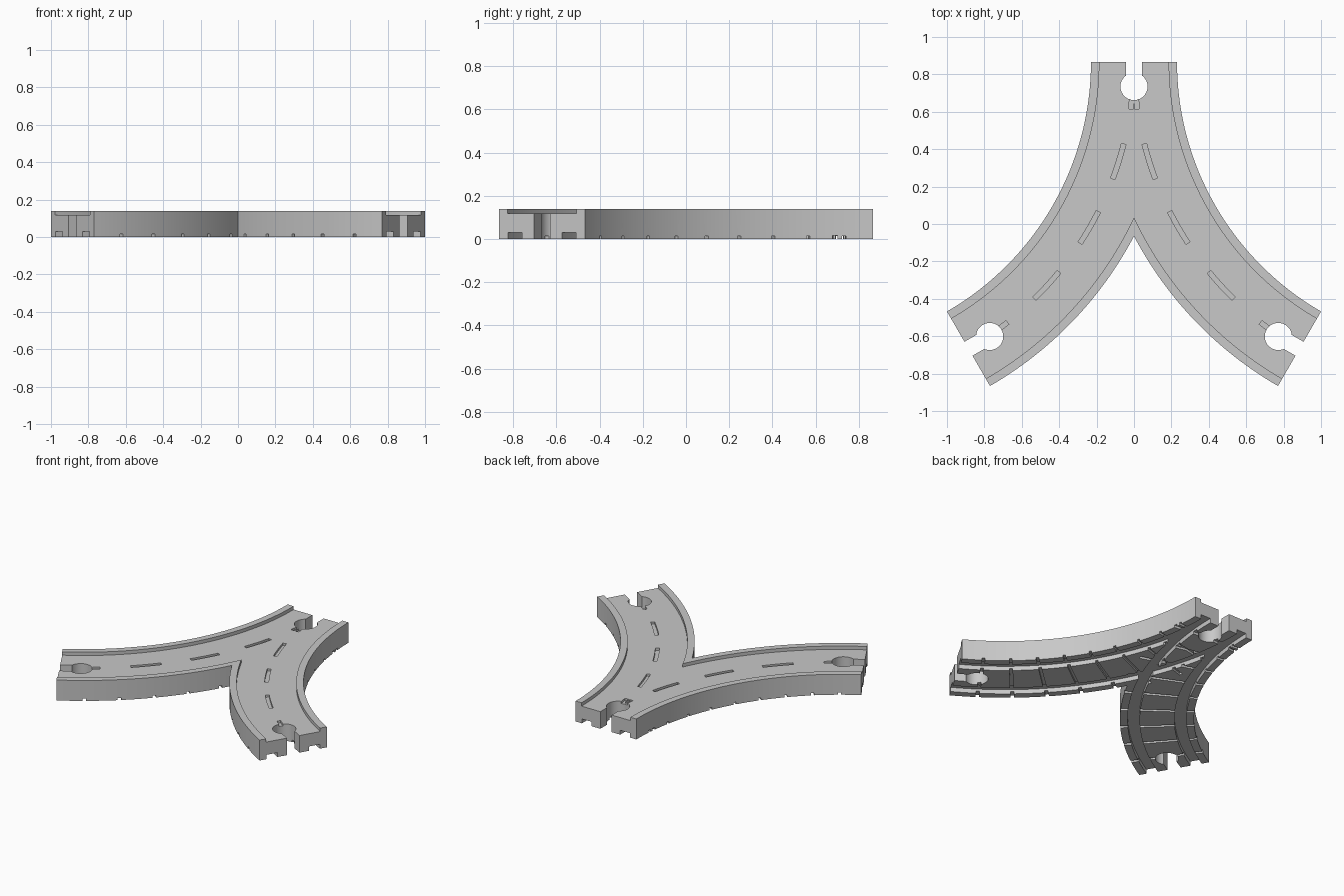
import bpy, bmesh
from math import sin, cos, acos, asin, radians, pi

cube = bpy.data.objects.get("Cube")
if cube:
    bpy.data.objects.remove(cube, do_unlink=True)

R = 1.77          # centreline radius of each branch
END_Y = 0.866     # y of the shared end
HALF = 0.23       # half width of the track
HEIGHT = 0.14
ROAD = 0.117
SWEEP = radians(60)

mat = bpy.data.materials.new("light_grey")
mat.use_nodes = True
grey = (0.58, 0.58, 0.58, 1)
mat.diffuse_color = grey
mat.node_tree.nodes["Principled BSDF"].inputs["Base Color"].default_value = grey


def point(a, off, side=1):
    """Point on a branch: angle along the bend, offset across it."""
    return (side * ((R + off) * cos(a) - R), END_Y - (R + off) * sin(a))


def arc(a0, a1, off, side=1, n=40):
    return [point(a0 + (a1 - a0) * i / n, off, side) for i in range(n + 1)]


def prism(name, polys, z0, z1):
    """Extrude each outline from z0 to z1 into one object."""
    bm = bmesh.new()
    for poly in polys:
        face = bm.faces.new([bm.verts.new((x, y, z0)) for x, y in poly])
        top = bmesh.ops.extrude_face_region(bm, geom=[face])["geom"]
        for v in top:
            if isinstance(v, bmesh.types.BMVert):
                v.co.z = z1
    bmesh.ops.recalc_face_normals(bm, faces=bm.faces)
    mesh = bpy.data.meshes.new(name)
    bm.to_mesh(mesh)
    bm.free()
    mesh.materials.append(mat)
    ob = bpy.data.objects.new(name, mesh)
    bpy.context.collection.objects.link(ob)
    return ob


def fork(half, extra=0.0):
    """Y-shaped outline of both branches, optionally run past the ends."""
    cross = acos(R / (R + half))
    dx, dy = -sin(SWEEP) * extra, -cos(SWEEP) * extra
    left = arc(0, SWEEP, -half)
    inner = arc(SWEEP, cross, half)
    if extra:
        tips = [(x + dx, y + dy) for x, y in (left[-1], inner[0])]
        left = [(-half, END_Y + extra)] + left + tips
    left += inner
    left[-1] = (0, left[-1][1])
    return left + [(-x, y) for x, y in reversed(left[:-1])]


def bar(a0, a1, o0, o1, side, n):
    return arc(a0, a1, o0, side, n) + arc(a1, a0, o1, side, n)


def socket(cx, cy, turn):
    """Keyhole outline opening through an end of the track."""
    r, neck, depth = 0.0725, 0.043, 0.131
    gap = asin(neck / r)
    pts = [(neck, 0.05)]
    for i in range(41):
        a = pi / 2 - gap - (2 * pi - 2 * gap) * i / 40
        pts.append((r * cos(a), r * sin(a) - depth))
    pts.append((-neck, 0.05))
    return [(cx + x * cos(turn) - y * sin(turn),
             cy + x * sin(turn) + y * cos(turn)) for x, y in pts]


# Main slab
track = prism("track_body", [fork(HALF)], 0, HEIGHT)
cutters = [prism("road_channel", [fork(0.185, 0.1)], ROAD, HEIGHT + 0.1)]

# Lane dashes, wheel grooves and cross ties of each branch
over = radians(1)
for side in (1, -1):
    shift = 0.0002 * side
    dashes = [bar(radians(c - 3.15), radians(c + 3.15), -0.0125, 0.0125, side, 6)
              for c in (5, 17.5, 30, 42.5, 55)]
    grooves = [bar(-over, SWEEP + over, k * 0.108, k * 0.182, side, 44) for k in (1, -1)]
    ties = [bar(radians(5 + 6.25 * i - 0.32), radians(5 + 6.25 * i + 0.32),
                -0.26, 0.26, side, 1) for i in range(9)]
    cutters += [prism("lane_dashes", dashes, ROAD - 0.015 + shift, HEIGHT + 0.1),
                prism("wheel_grooves", grooves, -0.1, 0.03 + shift),
                prism("cross_ties", ties, -0.1, 0.015 + shift)]

# Connector sockets at the three ends
ex, ey = point(SWEEP, 0)
sockets = [socket(0, END_Y, 0), socket(ex, ey, 2 * SWEEP), socket(-ex, ey, -2 * SWEEP)]
cutters.append(prism("sockets", sockets, -0.1, HEIGHT + 0.1))

bpy.ops.object.select_all(action='DESELECT')
track.select_set(True)
bpy.context.view_layer.objects.active = track
for cutter in cutters:
    cutter.hide_render = True
    mod = track.modifiers.new(cutter.name, 'BOOLEAN')
    mod.operation = 'DIFFERENCE'
    mod.solver = 'EXACT'
    mod.object = cutter
    bpy.ops.object.modifier_apply(modifier=mod.name)
    bpy.data.objects.remove(cutter, do_unlink=True)

bpy.ops.object.shade_smooth_by_angle(angle=radians(30))
